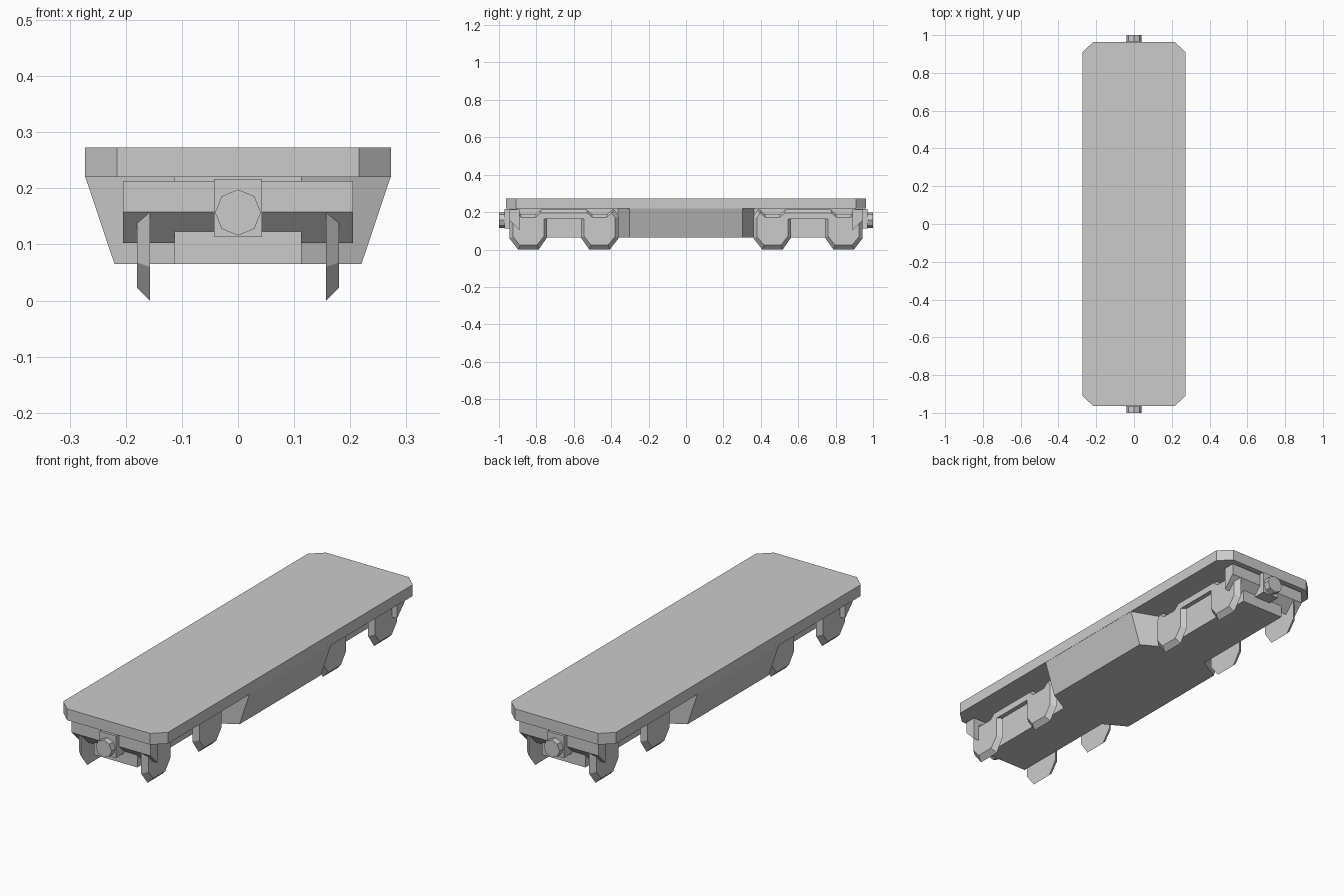
import bpy, bmesh, math

if "Cube" in bpy.data.objects:
    bpy.data.objects.remove(bpy.data.objects["Cube"])


def loft(name, ring_a, ring_b):
    """Closed solid between two matching rings of points."""
    bm = bmesh.new()
    a = [bm.verts.new(p) for p in ring_a]
    b = [bm.verts.new(p) for p in ring_b]
    bm.faces.new(a)
    bm.faces.new(b)
    for i in range(len(a)):
        j = (i + 1) % len(a)
        bm.faces.new((a[i], a[j], b[j], b[i]))
    bmesh.ops.recalc_face_normals(bm, faces=bm.faces)
    mesh = bpy.data.meshes.new(name)
    bm.to_mesh(mesh)
    bm.free()
    obj = bpy.data.objects.new(name, mesh)
    bpy.context.collection.objects.link(obj)
    return obj


def plan(quarter, z):
    """Mirror a quarter outline into a full closed ring at height z."""
    half = quarter + [(x, -y) for x, y in reversed(quarter)]
    full = half + [(-x, y) for x, y in reversed(half)]
    return [(x, y, z) for x, y in full]


# Deck with clipped corners
deck = [(0.216, 0.963), (0.273, 0.91)]
loft("deck", plan(deck, 0.22), plan(deck, 0.273))

# Central body with tapering sides, narrowing to a spine at both ends
loft("body",
     plan([(0.113, 0.91), (0.113, 0.363), (0.22, 0.303)], 0.065),
     plan([(0.113, 0.91), (0.113, 0.363), (0.272, 0.303)], 0.22))

# Half profiles of the bogie side: full size inside, inset outside
inner = [(0.09, 0.163), (0.09, 0.065), (0.135, 0.0), (0.245, 0.0),
         (0.292, 0.06), (0.292, 0.18), (0.27, 0.213), (0.257, 0.213),
         (0.232, 0.19), (0.148, 0.19), (0.123, 0.213)]
outer = [(0.108, 0.163), (0.108, 0.07), (0.145, 0.023), (0.235, 0.023),
         (0.272, 0.068), (0.272, 0.17), (0.258, 0.195), (0.255, 0.195),
         (0.228, 0.172), (0.152, 0.172), (0.125, 0.195)]


def side_ring(half, x, yc):
    pts = half + [(-u, z) for u, z in reversed(half)]
    return [(x, yc + u, z) for u, z in pts]


beam = [(0.945, 0.213), (0.945, 0.158), (0.89, 0.103), (0.89, 0.213)]

for s, end in ((-1, "front"), (1, "back")):
    # Bogie side frames
    for m, side in ((-1, "left"), (1, "right")):
        loft(f"{end}_{side}_bogie_frame",
             side_ring(inner, m * 0.157, s * 0.6525),
             side_ring(outer, m * 0.18, s * 0.6525))
    # End beam with sloping underside
    loft(f"{end}_beam",
         [(-0.205, s * y, z) for y, z in beam],
         [(0.205, s * y, z) for y, z in beam])
    # Coupler block
    block = [(-0.043, 0.113), (0.043, 0.113), (0.043, 0.217), (-0.043, 0.217)]
    loft(f"{end}_coupler_block",
         [(x, s * 0.9, z) for x, z in block],
         [(x, s * 0.97, z) for x, z in block])
    # Eight-sided buffer
    octagon = [(0.041 * math.cos(k * math.pi / 4),
                0.157 + 0.041 * math.sin(k * math.pi / 4)) for k in range(8)]
    loft(f"{end}_buffer",
         [(x, s * 0.965, z) for x, z in octagon],
         [(x, s * 1.0, z) for x, z in octagon])
